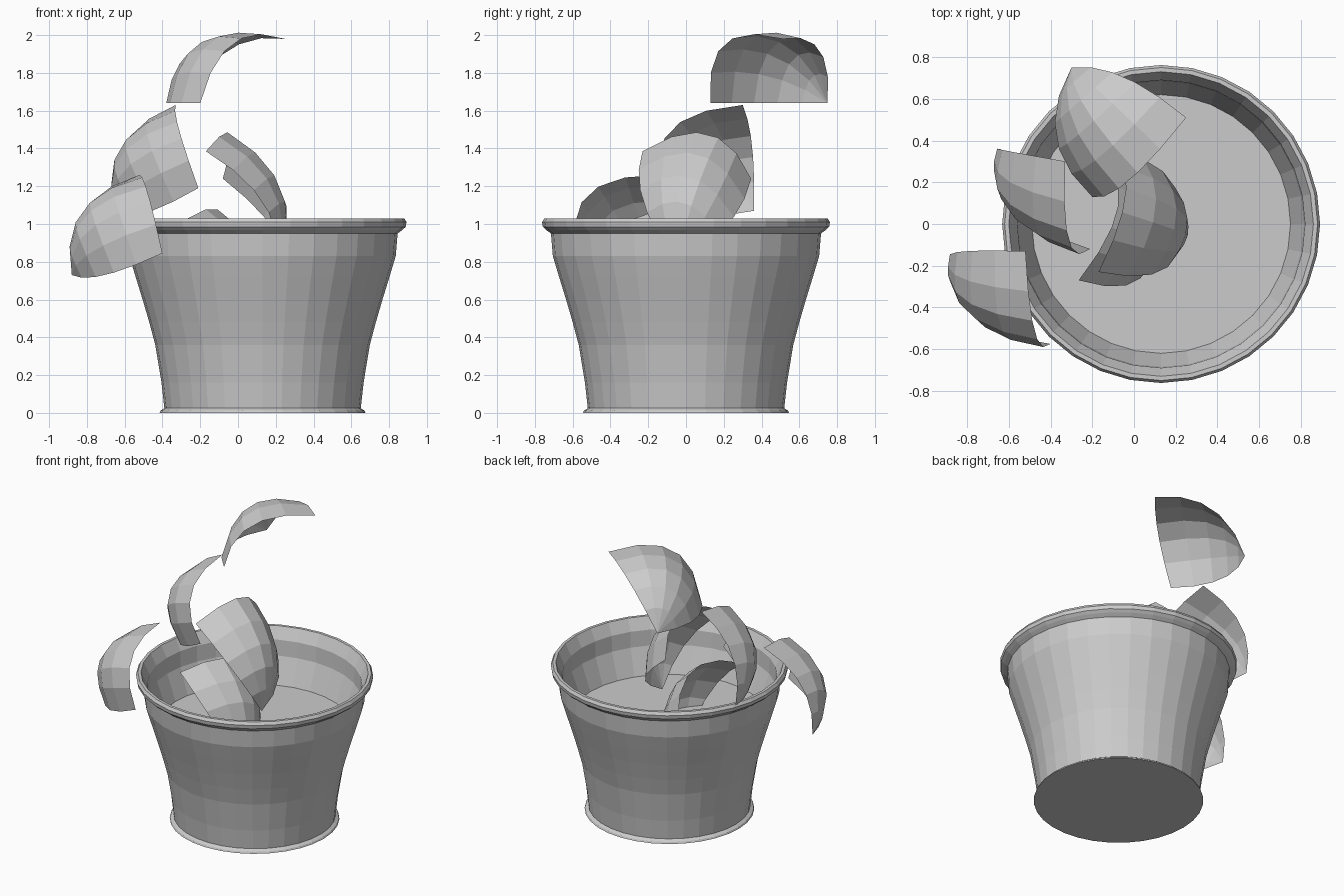
import bpy
import bmesh
from math import cos, sin, tau
from mathutils import Vector

cube = bpy.data.objects.get("Cube")
if cube:
    bpy.data.objects.remove(cube, do_unlink=True)

grey = bpy.data.materials.new("light_grey")
grey.use_nodes = True
colour = (0.6, 0.6, 0.6, 1)
grey.diffuse_color = colour
grey.node_tree.nodes["Principled BSDF"].inputs["Base Color"].default_value = colour


def finish(bm, name, location=(0, 0, 0)):
    mesh = bpy.data.meshes.new(name)
    bm.to_mesh(mesh)
    bm.free()
    mesh.materials.append(grey)
    obj = bpy.data.objects.new(name, mesh)
    obj.location = location
    bpy.context.collection.objects.link(obj)
    return obj


def lathe(name, profile, sides, location):
    """Turn a (radius, height) profile and cap its two ends."""
    bm = bmesh.new()
    rings = []
    for r, z in profile:
        rings.append([bm.verts.new((r * cos(tau * i / sides), r * sin(tau * i / sides), z))
                      for i in range(sides)])
    for low, high in zip(rings, rings[1:]):
        for i in range(sides):
            j = (i + 1) % sides
            bm.faces.new((low[i], low[j], high[j], high[i]))
    bm.faces.new(rings[0][::-1])
    bm.faces.new(rings[-1])
    return finish(bm, name, location)


def through(a, b, c, t):
    """Point on the parabola through three points."""
    return a * ((1 - t) * (1 - 2 * t)) + b * (4 * t * (1 - t)) + c * (t * (2 * t - 1))


def shell(name, pole, second, third, steps=5):
    """Bulging three-cornered piece, fanned out from the pole."""
    a, b, c = Vector(pole), Vector(second), Vector(third)
    normal = (b - a).cross(c - a).normalized()
    middle = (a + b + c) / 3

    def edge_mid(p, q, lift, spread):
        mid = (p + q) / 2
        return mid + normal * lift + (mid - middle).normalized() * spread

    side_b = edge_mid(a, b, 0.07, 0.105)
    side_c = edge_mid(a, c, 0.10, 0.095)
    far = edge_mid(b, c, 0.16, 0.105) + (b - c).normalized() * 0.04
    crown = a / 2 + (b + c) / 4 + normal * 0.225

    bm = bmesh.new()
    tip = bm.verts.new(a)
    fan = []
    for i in range(steps + 1):
        half = through(side_b, crown, side_c, i / steps)
        end = through(b, far, c, i / steps)
        fan.append([bm.verts.new(through(a, half, end, k / steps))
                    for k in range(1, steps + 1)])
    for left, right in zip(fan, fan[1:]):
        bm.faces.new((tip, left[0], right[0]))
        for k in range(steps - 1):
            bm.faces.new((left[k], left[k + 1], right[k + 1], right[k]))
    return finish(bm, name)


# Pot: foot, flared wall, rolled rim, inner wall and raised floor
pot_profile = [
    (0.545, 0), (0.54, 0.012), (0.52, 0.025), (0.535, 0.16), (0.568, 0.36),
    (0.6, 0.48), (0.635, 0.6), (0.672, 0.72), (0.705, 0.83), (0.715, 0.95),
    (0.74, 0.968), (0.758, 0.985), (0.762, 1.01), (0.75, 1.03), (0.73, 1.03),
    (0.715, 1.0), (0.69, 0.95), (0.685, 0.84), (0.62, 0.66),
]
lathe("pot", pot_profile, 32, (0.13, 0, 0))

# Curved shell pieces climbing out of the pot
shell("top_shell", (-0.3, 0.75, 1.64), (-0.2, 0.13, 1.64), (0.25, 0.51, 1.98))
shell("upper_shell", (-0.64, 0.36, 1.07), (-0.21, -0.12, 1.19), (-0.33, 0.3, 1.63))
shell("outer_shell", (-0.88, -0.16, 0.73), (-0.4, -0.575, 0.845), (-0.52, -0.13, 1.26))
shell("inner_shell", (0.22, -0.05, 0.8), (-0.08, 0.345, 1.24), (-0.17, -0.23, 1.385))
shell("sunken_shell", (0.08, -0.1, 0.42), (-0.11, 0.25, 0.78), (-0.265, -0.27, 1.03))
